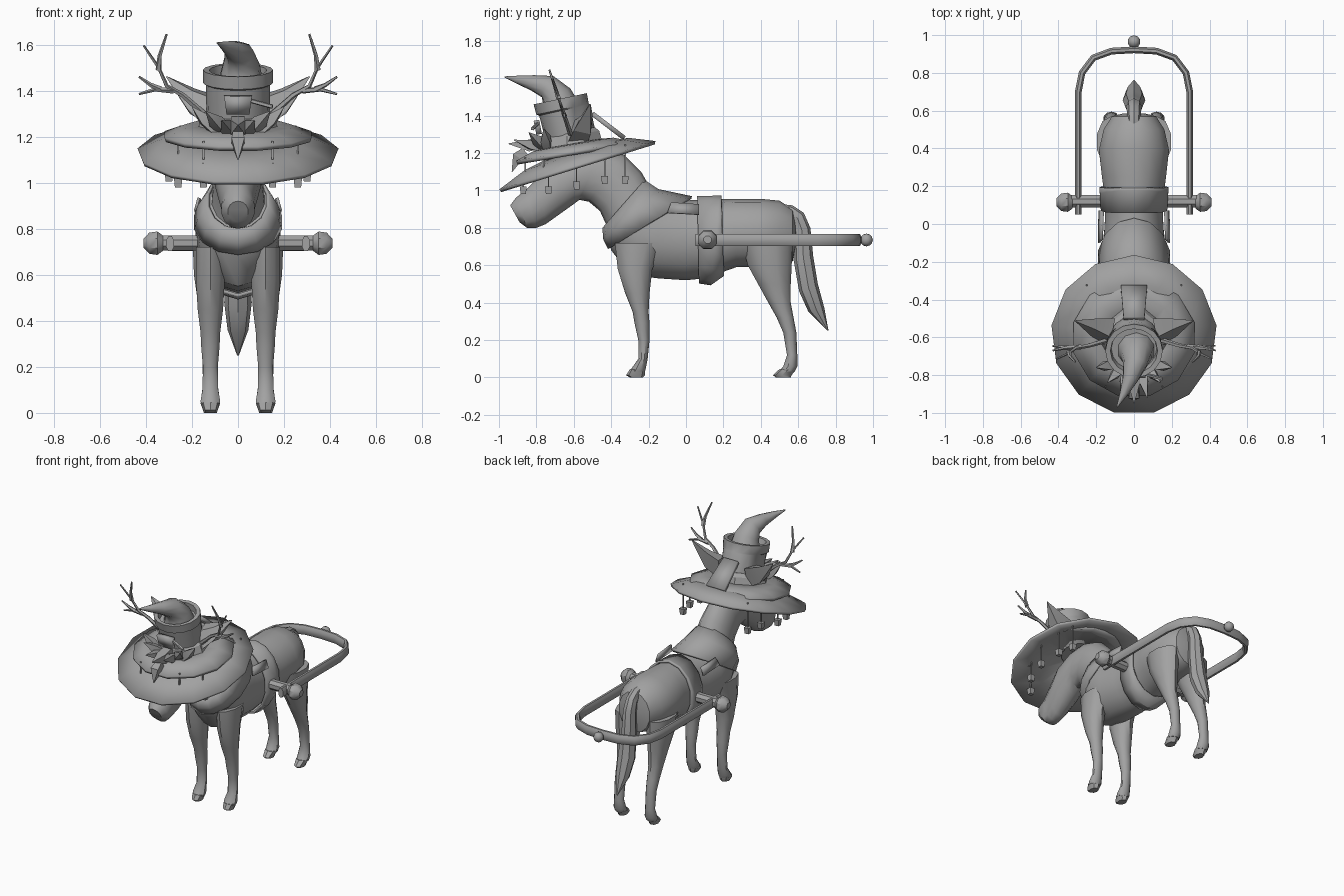
import bpy, bmesh, math
from mathutils import Vector

grey = bpy.data.materials.new("grey")
grey.diffuse_color = (0.36, 0.36, 0.36, 1)


def finish(name, bm, angle=40, thick=0):
    bmesh.ops.recalc_face_normals(bm, faces=bm.faces[:])
    me = bpy.data.meshes.new(name)
    bm.to_mesh(me)
    bm.free()
    ob = bpy.data.objects.new(name, me)
    bpy.context.collection.objects.link(ob)
    me.materials.append(grey)
    if thick:
        mod = ob.modifiers.new("thickness", 'SOLIDIFY')
        mod.thickness = thick
        mod.offset = 0
    bpy.ops.object.select_all(action='DESELECT')
    ob.select_set(True)
    bpy.context.view_layer.objects.active = ob
    bpy.ops.object.shade_smooth_by_angle(angle=math.radians(angle))
    return ob


def skin(name, loops, angle=40, cap=True, thick=0):
    bm = bmesh.new()
    rows = [[bm.verts.new(p) for p in lp] for lp in loops]
    n = len(rows[0])
    for a, b in zip(rows, rows[1:]):
        for i in range(n):
            j = (i + 1) % n
            bm.faces.new((a[i], a[j], b[j], b[i]))
    if cap:
        bm.faces.new(rows[0])
        bm.faces.new(rows[-1])
    return finish(name, bm, angle, thick)


def loft(name, rings, x=0, n=14, **kw):
    # each ring: two opposite side-profile points (y, z) and a half width
    loops = []
    for y1, z1, y2, z2, w in rings:
        a, b = Vector((x, y1, z1)), Vector((x, y2, z2))
        c, h = (a + b) / 2, (a - b) / 2
        t = [2 * math.pi * i / n for i in range(n)]
        loops.append([c + h * math.cos(k) + Vector((w * math.sin(k), 0, 0)) for k in t])
    return skin(name, loops, **kw)


def tube(name, pts, radii, n=6, flat=1, **kw):
    pts = [Vector(p) for p in pts]
    loops = []
    for i, p in enumerate(pts):
        d = (pts[min(i + 1, len(pts) - 1)] - pts[max(i - 1, 0)]).normalized()
        u = d.cross(Vector((0, 0, 1)))
        u = u.normalized() if u.length > 0.01 else Vector((1, 0, 0))
        v = u.cross(d)
        r = radii[i] if isinstance(radii, (list, tuple)) else radii
        t = [2 * math.pi * (k + .5) / n for k in range(n)]
        loops.append([p + u * r * flat * math.cos(k) + v * r * math.sin(k) for k in t])
    return skin(name, loops, **kw)


def ball(name, loc, r):
    bm = bmesh.new()
    bmesh.ops.create_uvsphere(bm, u_segments=10, v_segments=6, radius=r)
    bmesh.ops.translate(bm, verts=bm.verts[:], vec=loc)
    return finish(name, bm)


def prism(name, pts, thick):
    bm = bmesh.new()
    bm.faces.new([bm.verts.new(p) for p in pts])
    return finish(name, bm, 20, thick)


# animal trunk, neck and head
loft("body", [
    (.585, .82, .585, .70, .06), (.57, .90, .57, .62, .12), (.50, .945, .50, .6, .165),
    (.40, .955, .38, .59, .19), (.25, .955, .27, .59, .175), (.12, .95, .1, .53, .155),
    (-.05, .95, 0, .52, .16), (-.15, .97, -.15, .53, .175), (-.2, 1.01, -.3, .55, .175),
    (-.22, 1.03, -.40, .68, .16), (-.23, 1.04, -.43, .80, .125)])
loft("neck_and_head", [
    (-.20, 1.03, -.41, .78, .12), (-.24, 1.1, -.46, .89, .11), (-.33, 1.19, -.52, .94, .1),
    (-.45, 1.23, -.57, .95, .1), (-.55, 1.23, -.61, .92, .1), (-.68, 1.17, -.68, .87, .103),
    (-.78, 1.08, -.75, .82, .085), (-.86, 1.0, -.8, .8, .072), (-.91, .96, -.85, .8, .073),
    (-.94, .92, -.89, .83, .045)])

# legs, hooves
for s in (-1, 1):
    loft("front_leg", [
        (-.38, .72, -.12, .72, .065), (-.365, .58, -.18, .58, .066), (-.325, .45, -.195, .45, .058),
        (-.285, .35, -.2, .35, .045), (-.275, .29, -.195, .29, .042), (-.255, .2, -.195, .2, .034),
        (-.255, .1, -.205, .1, .036), (-.29, .05, -.215, .05, .045), (-.3, .035, -.22, .03, .04)],
        x=.12 * s, n=10)
    loft("hind_leg", [
        (.3, .72, .57, .72, .08), (.33, .6, .565, .6, .075), (.385, .5, .56, .5, .06),
        (.44, .4, .56, .4, .047), (.485, .32, .575, .32, .042), (.52, .24, .59, .24, .036),
        (.54, .12, .595, .12, .034), (.52, .06, .595, .06, .043), (.5, .035, .58, .03, .04)],
        x=.12 * s, n=10)
    loft("front_hoof", [(-.3, .045, -.22, .04, .043), (-.32, .012, -.22, .012, .032),
                        (-.3, 0, -.23, 0, .028)], x=.12 * s, n=8)
    loft("hind_hoof", [(.5, .045, .585, .04, .043), (.465, .012, .565, .012, .032),
                       (.48, 0, .56, 0, .028)], x=.12 * s, n=8)

# tail
loft("tail", [
    (.48, .93, .50, .85, .03), (.57, .92, .54, .85, .035), (.63, .88, .565, .82, .038),
    (.665, .80, .575, .77, .042), (.68, .65, .575, .63, .048), (.705, .5, .605, .46, .06),
    (.74, .37, .655, .35, .045), (.762, .25, .755, .25, .004)], n=8)

# harness: chest cape and girth band
loft("chest_cape", [(-.225, 1.05, -.44, .80, .132), (-.15, 1.0, -.435, .74, .172),
                    (.03, .962, -.41, .69, .188)], cap=False, thick=.015)
loft("girth_band", [(.06, .962, .07, .51, .172), (.18, .965, .13, .50, .178),
                    (.19, .965, .2, .55, .18)], cap=False, thick=.015)

# pulling shaft
half = [(.295, .05), (.295, .4), (.295, .70), (.275, .80), (.215, .88), (.12, .915)]
path = half + [(0, .922)] + [(-x, y) for x, y in reversed(half)]
tube("shaft_frame", [(x, y, .735) for x, y in path], .035, n=8, flat=.55)
tube("cross_bar", [(-.38, .12, .738), (.38, .12, .738)], .035, n=8)
for s in (-1, 1):
    tube("bar_knob", [(s * x, .115, .737) for x in (.325, .35, .385, .41)], [.035, .055, .05, .022], n=8)
    prism("side_strap", [(s * .17, -.08, .935), (s * .165, .07, .925), (s * .183, .07, .87),
                         (s * .185, -.1, .88)], .012)
ball("rear_knob", (0, .965, .735), .034)


# hat brims: tilted discs that droop outwards
def brim(name, cy, slope, rings, n, thick):
    loops = []
    for r, z in rings:
        t = [2 * math.pi * (i + .5) / n for i in range(n)]
        loops.append([(r * 1.04 * math.sin(k), cy - r * math.cos(k),
                       z - slope * r * math.cos(k)) for k in t])
    skin(name, loops, 25, False, thick)


brim("wide_brim", -.585, .31, [(.10, 1.22), (.28, 1.185), (.42, 1.125)], 13, .018)
brim("upper_brim", -.60, .17, [(.10, 1.245), (.22, 1.235), (.315, 1.20)], 12, .022)

# hat crown with open top, band and curled horn
loft("crown", [(-.73, 1.19, -.47, 1.25, .135), (-.785, 1.40, -.515, 1.46, .14),
               (-.80, 1.405, -.52, 1.465, .152), (-.815, 1.46, -.53, 1.52, .152),
               (-.79, 1.462, -.555, 1.515, .125), (-.77, 1.42, -.55, 1.47, .12)], n=16)
loft("hat_band", [(-.775, 1.22, -.44, 1.27, .175), (-.765, 1.27, -.455, 1.32, .155),
                  (-.74, 1.29, -.48, 1.34, .13)], n=9, angle=20)
tube("curled_horn", [(.012, -.67, 1.44), (.012, -.69, 1.50), (.005, -.74, 1.555), (-.02, -.82, 1.575),
                     (-.055, -.90, 1.592), (-.09, -.97, 1.607)],
     [.10, .085, .065, .042, .022, .003], n=10)

# ears and antlers
for s in (-1, 1):
    skin("ear", [[(s * x, y, z) for x, y, z in lp] for lp in (
        [(.10, -.50, 1.38), (.11, -.53, 1.24), (.14, -.64, 1.24), (.12, -.60, 1.37)],
        [(.19, -.50, 1.41), (.21, -.51, 1.30), (.22, -.60, 1.32), (.2, -.56, 1.40)],
        [(.31, -.51, 1.463), (.312, -.51, 1.458), (.312, -.515, 1.458), (.31, -.515, 1.463)])], 20)
    for pts in ([(.15, 1.30), (.24, 1.38), (.31, 1.42), (.345, 1.50), (.41, 1.595)],
                [(.345, 1.49), (.34, 1.55), (.31, 1.645)],
                [(.28, 1.40), (.36, 1.405), (.43, 1.385)],
                [(.335, 1.405), (.38, 1.425), (.43, 1.46)]):
        rad = [.014 - .009 * i / (len(pts) - 1) for i in range(len(pts))]
        tube("antler", [(s * x, -.63 - (z - 1.34) * .33, z) for x, z in pts], rad, n=5)
    # leafy tufts at the front of the hat
    for bx, tx, ty, tz in ((.05, .14, -.84, 1.31), (.03, .07, -.92, 1.27), (.09, .2, -.76, 1.33)):
        tube("leaf_tuft", [(s * bx, -.74, 1.22), (s * (bx + tx) / 2, (ty - .74) / 2, (tz + 1.22) / 2),
                           (s * tx, ty, tz)], [.03, .035, .002], n=4, angle=20)
    # hanging charms
    for x, y, z in ((.15, -.87, 1.0), (.26, -.735, 1.0), (.3, -.585, 1.025), (.275, -.435, 1.055),
                    (.25, -.325, 1.055)):
        tube("charm_string", [(s * x, y, z), (s * x, y, 1.17 + .3 * (y + .585))], .005, n=4)
        tube("charm", [(s * x, y, z + .022), (s * x, y, z - .02)], [.026, .02], n=4, angle=20)
    for x, y in ((.26, -.76), (.15, -.86)):
        tube("short_string", [(s * x, y, 1.18), (s * x, y, 1.10)], .005, n=4)
tube("front_leaf", [(0, -.76, 1.26), (0, -.84, 1.24), (0, -.95, 1.25)], [.04, .045, .002], n=4, angle=20)
tube("drop_leaf", [(0, -.86, 1.21), (0, -.90, 1.18), (0, -.93, 1.10)], [.03, .04, .003], n=4, angle=20)
tube("twig", [(.04, -.79, 1.36), (.15, -.82, 1.33)], .01, n=5)

# front buckle plate and rear flap
prism("buckle", [(-.06, -.80, 1.375), (.06, -.80, 1.375), (.05, -.785, 1.30), (-.05, -.785, 1.30)], .03)
prism("rear_flap", [(-.055, -.50, 1.41), (.055, -.50, 1.41), (.07, -.33, 1.28), (-.07, -.33, 1.28)], .025)
